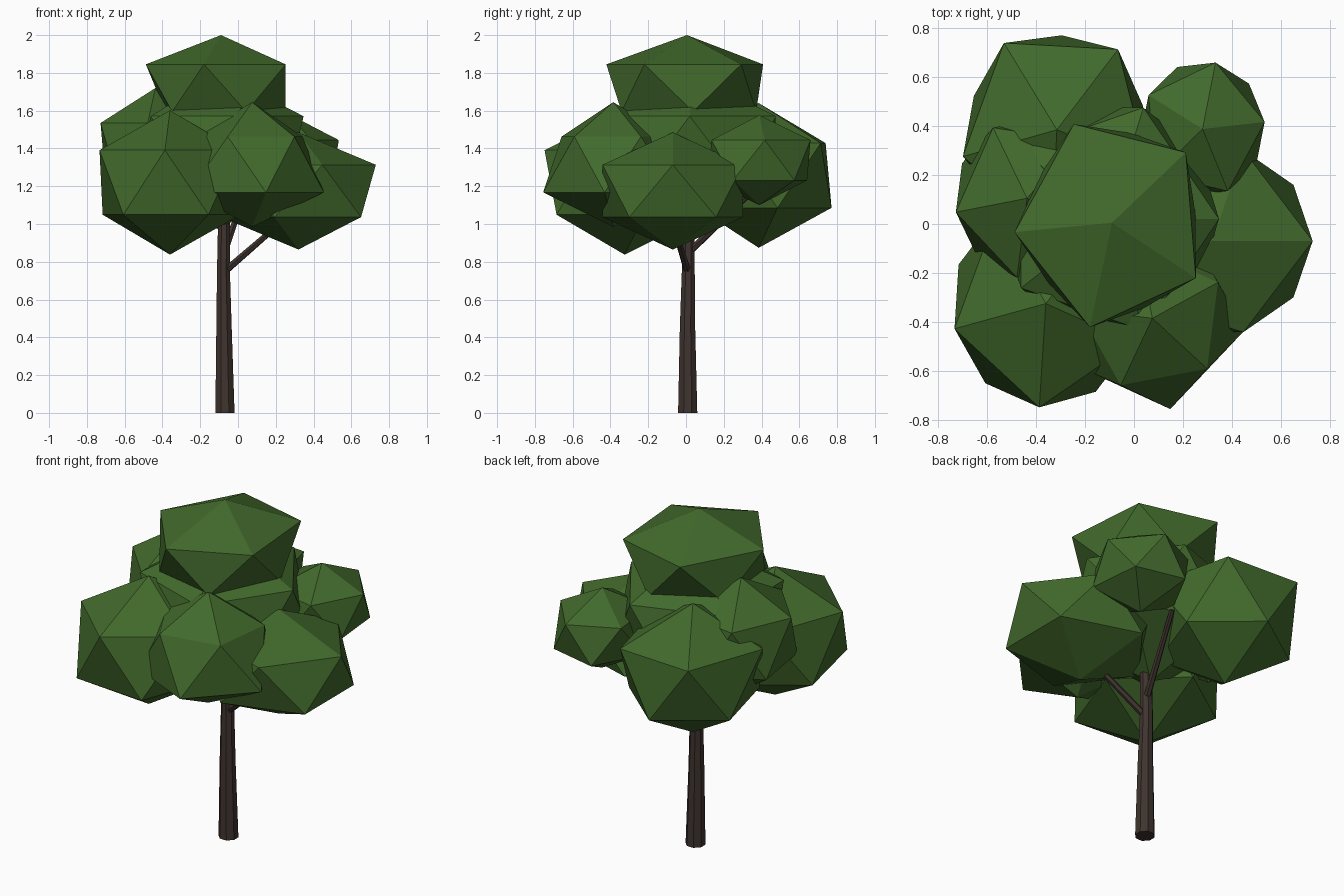
import bpy
import bmesh
from math import radians
from mathutils import Matrix, Vector

cube = bpy.data.objects.get("Cube")
if cube:
    bpy.data.objects.remove(cube)


def make_material(name, rgb):
    mat = bpy.data.materials.new(name)
    mat.use_nodes = True
    colour = (*rgb, 1)
    mat.diffuse_color = colour
    bsdf = next(n for n in mat.node_tree.nodes if n.type == "BSDF_PRINCIPLED")
    bsdf.inputs["Base Color"].default_value = colour
    bsdf.inputs["Roughness"].default_value = 0.9
    return mat


leaf = make_material("leaf green", (0.054, 0.143, 0.025))
bark = make_material("bark brown", (0.05, 0.034, 0.028))


def finish(bm, name, mat):
    mesh = bpy.data.meshes.new(name)
    bm.to_mesh(mesh)
    bm.free()
    mesh.materials.append(mat)
    obj = bpy.data.objects.new(name, mesh)
    bpy.context.collection.objects.link(obj)
    return obj


def foliage(name, centre, size, turn, taper=0):
    """Flat-faced leaf clump: an icosahedron turned about z, widened upward by taper, then scaled."""
    bm = bmesh.new()
    bmesh.ops.create_icosphere(bm, subdivisions=1, radius=1,
                               matrix=Matrix.Rotation(radians(turn), 4, "Z"))
    for v in bm.verts:
        v.co.xy *= 1 + taper * v.co.z
    obj = finish(bm, name, leaf)
    obj.location = centre
    obj.scale = size


def limb(name, rings, sides):
    """Tapered limb lofted through (centre, radius) rings."""
    bm = bmesh.new()
    start, end = Vector(rings[0][0]), Vector(rings[-1][0])
    turn = (end - start).to_track_quat("Z", "Y").to_matrix().to_4x4()
    if len(rings) > 2:
        turn = Matrix.Identity(4)  # the trunk keeps level rings
    loops = []
    for centre, radius in rings:
        place = Matrix.Translation(centre) @ turn @ Matrix.Rotation(radians(180 / sides), 4, "Z")
        loops.append(bmesh.ops.create_circle(
            bm, segments=sides, radius=radius, matrix=place)["verts"])
    for low, high in zip(loops, loops[1:]):
        for i in range(sides):
            j = (i + 1) % sides
            bm.faces.new((low[i], low[j], high[j], high[i]))
    bm.faces.new(loops[0])
    bm.faces.new(loops[-1])
    bmesh.ops.recalc_face_normals(bm, faces=bm.faces)
    finish(bm, name, bark)


# Trunk and branches
limb("trunk", [((-0.069, 0.009, 0), 0.055), ((-0.074, 0.008, 0.45), 0.044),
               ((-0.077, 0.012, 0.75), 0.037), ((-0.07, 0.012, 1.3), 0.032)], 8)
limb("left_branch", [((-0.075, 0.01, 0.745), 0.02), ((0.3, -0.09, 1.07), 0.014)], 6)
limb("back_branch", [((-0.075, 0.01, 0.845), 0.02), ((0.05, 0.38, 1.2), 0.014)], 6)

# Leaf clumps: centre, half sizes, turn in degrees, taper
foliage("foliage_top", (-0.09, 0.005, 1.72), (0.415, 0.455, 0.28), 41, 0.17)
foliage("foliage_core", (-0.1, 0.02, 1.385), (0.5, 0.535, 0.415), 0)
foliage("foliage_front_right", (-0.36, -0.325, 1.22), (0.43, 0.475, 0.382), 194)
foliage("foliage_front_left", (0.075, -0.385, 1.315), (0.385, 0.38, 0.33), 317, -0.25)
foliage("foliage_left", (0.32, -0.07, 1.175), (0.458, 0.437, 0.31), 0)
foliage("foliage_back_right", (-0.315, 0.385, 1.257), (0.425, 0.452, 0.383), 123, 0.1)
foliage("foliage_right", (-0.437, 0.105, 1.385), (0.33, 0.365, 0.335), 190)
foliage("foliage_back_left", (0.28, 0.388, 1.338), (0.285, 0.31, 0.238), 6)
